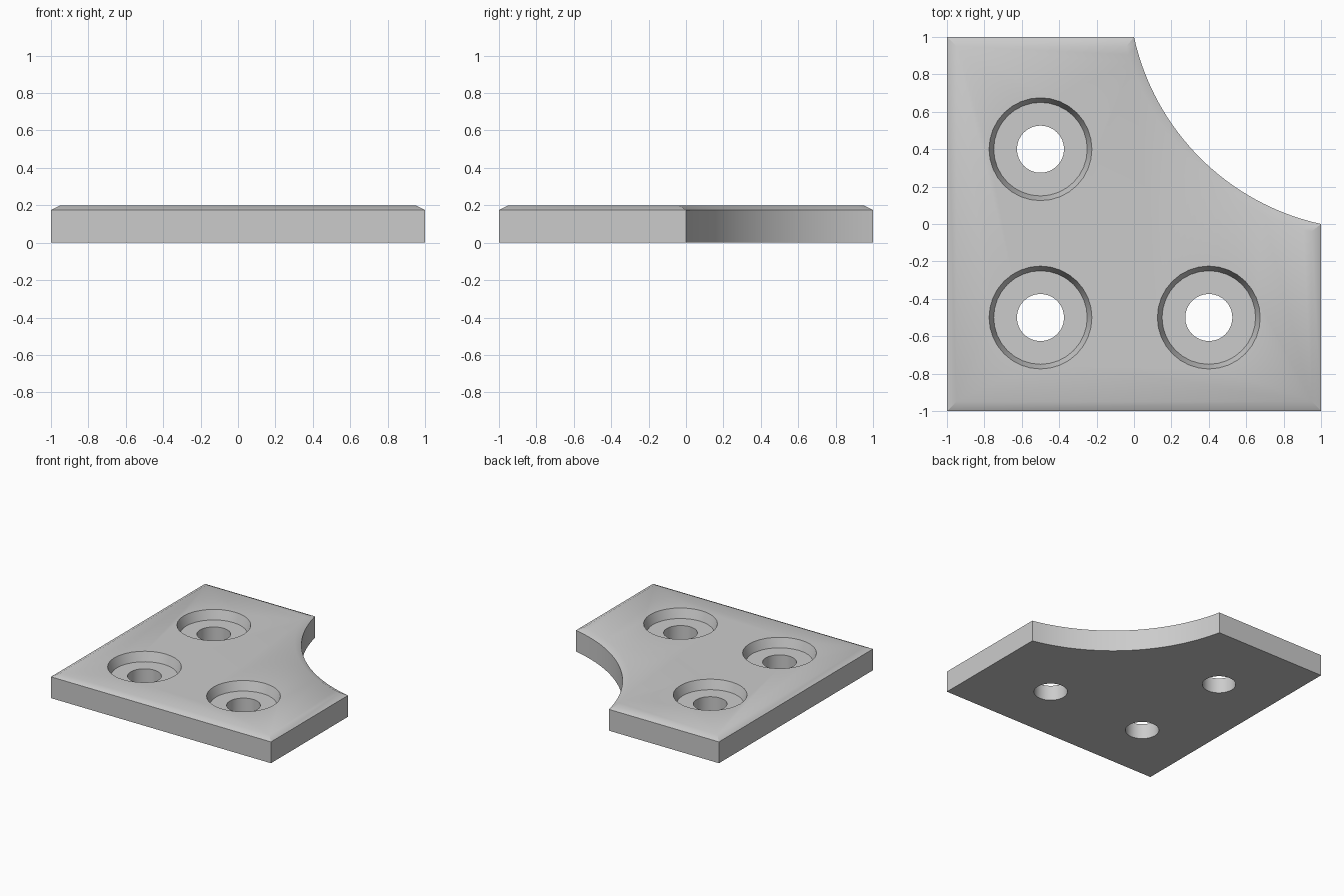
import bpy, bmesh, math

default = bpy.data.objects.get("Cube")
if default:
    bpy.data.objects.remove(default, do_unlink=True)

HEIGHT, BEVEL_H, BEVEL_W = 0.2, 0.025, 0.05
ARC_C = 1.28                                  # centre of the concave corner cut
ARC_R = math.hypot(ARC_C, ARC_C - 1)
ARC_STEPS = 32
HOLES = [(-0.5, 0.4), (-0.5, -0.5), (0.4, -0.5)]
SIDES = 32

grey = bpy.data.materials.new("plain_grey")
grey.use_nodes = True
colour = (0.6, 0.6, 0.6, 1)
grey.diffuse_color = colour
grey.node_tree.nodes["Principled BSDF"].inputs["Base Color"].default_value = colour


def new_object(name, bm):
    bmesh.ops.recalc_face_normals(bm, faces=bm.faces)
    mesh = bpy.data.meshes.new(name)
    bm.to_mesh(mesh)
    bm.free()
    mesh.materials.append(grey)
    obj = bpy.data.objects.new(name, mesh)
    bpy.context.collection.objects.link(obj)
    return obj


def loft(bm, rings):
    """Closed solid through a stack of equal point rings."""
    loops = [[bm.verts.new(p) for p in ring] for ring in rings]
    for low, high in zip(loops, loops[1:]):
        for i in range(len(low)):
            j = (i + 1) % len(low)
            bm.faces.new((low[i], low[j], high[j], high[i]))
    bm.faces.new(loops[0][::-1])
    bm.faces.new(loops[-1])


def outline(inset, z):
    """Square with a concave arc in one corner, shrunk by inset."""
    e, r = 1 - inset, ARC_R + inset
    swing = math.asin((ARC_C - e) / r)
    start, end = 1.5 * math.pi - swing, math.pi + swing
    pts = [(-e, e, z), (-e, -e, z), (e, -e, z)]
    for i in range(ARC_STEPS + 1):
        a = start + (end - start) * i / ARC_STEPS
        pts.append((ARC_C + r * math.cos(a), ARC_C + r * math.sin(a), z))
    return pts


def circle(centre, r, z):
    return [(centre[0] + r * math.cos(math.tau * i / SIDES),
             centre[1] + r * math.sin(math.tau * i / SIDES), z) for i in range(SIDES)]


# Plate with a shallow bevel round the top
bm = bmesh.new()
loft(bm, [outline(0, 0), outline(0, HEIGHT - BEVEL_H), outline(BEVEL_W, HEIGHT)])
plate = new_object("corner_plate", bm)

# Stepped screw holes: straight bore, flat seat, tapered recess
bm = bmesh.new()
for c in HOLES:
    loft(bm, [circle(c, 0.126, -0.1), circle(c, 0.126, 0.125), circle(c, 0.25, 0.125),
              circle(c, 0.275, HEIGHT), circle(c, 0.275, HEIGHT + 0.1)])
cutter = new_object("screw_hole_cutter", bm)
cutter.hide_render = True

cut = plate.modifiers.new("screw_holes", 'BOOLEAN')
cut.operation = 'DIFFERENCE'
cut.solver = 'EXACT'
cut.object = cutter
bpy.ops.object.select_all(action='DESELECT')
bpy.context.view_layer.objects.active = plate
plate.select_set(True)
bpy.ops.object.modifier_apply(modifier=cut.name)
bpy.data.objects.remove(cutter, do_unlink=True)
bpy.ops.object.shade_smooth_by_angle(angle=math.radians(30))
